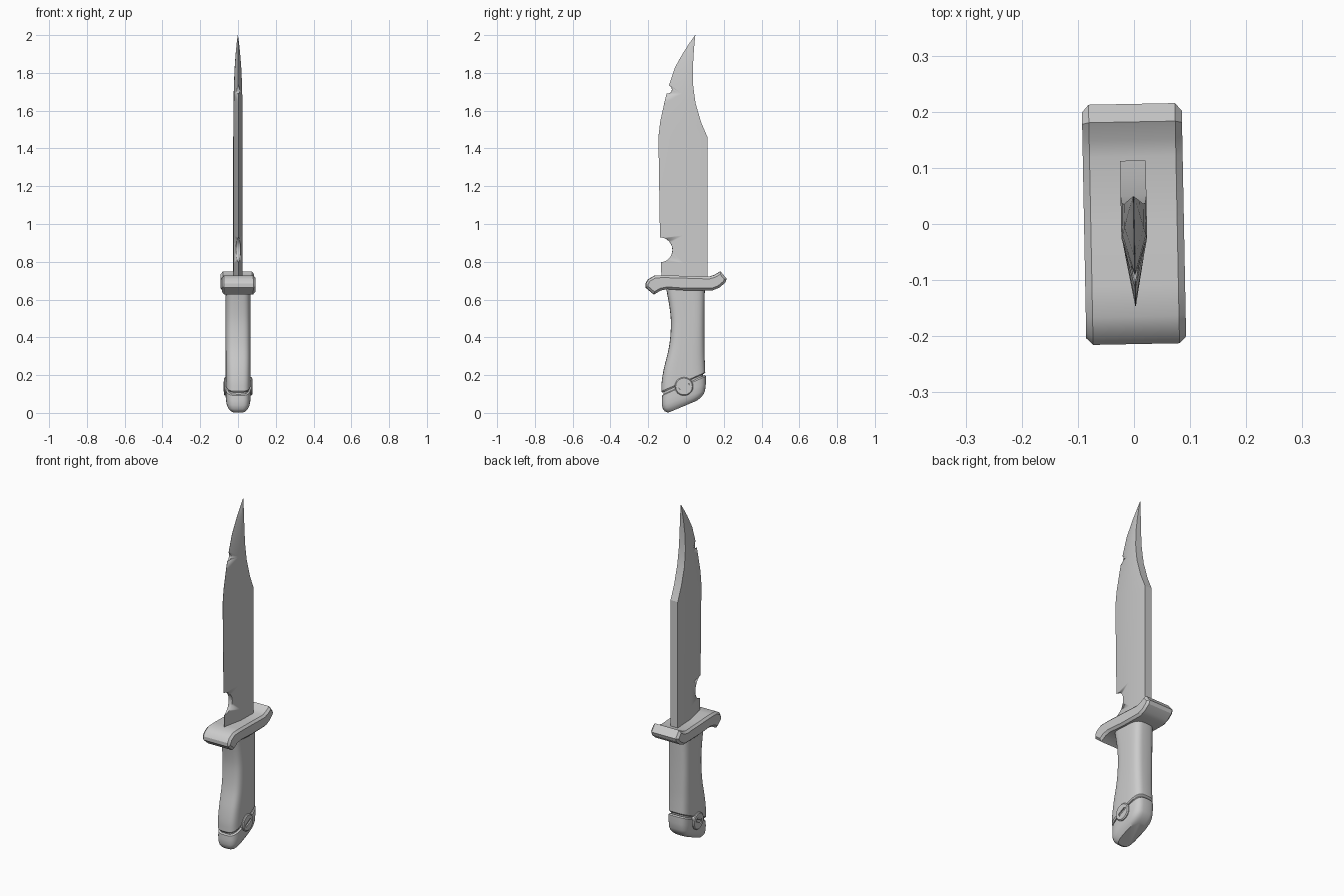
import bpy, bmesh, math
from mathutils import Matrix, Vector

cube = bpy.data.objects.get("Cube")
if cube:
    bpy.data.objects.remove(cube, do_unlink=True)

grey = bpy.data.materials.new("plain grey")
grey.use_nodes = True
COLOR = (0.6, 0.6, 0.6, 1)
grey.diffuse_color = COLOR
grey.node_tree.nodes["Principled BSDF"].inputs["Base Color"].default_value = COLOR

TURN = Matrix.Rotation(math.radians(1.1), 4, "Z")


def finish(name, bm, angle=35):
    bmesh.ops.recalc_face_normals(bm, faces=bm.faces[:])
    mesh = bpy.data.meshes.new(name)
    bm.to_mesh(mesh)
    bm.free()
    mesh.materials.append(grey)
    ob = bpy.data.objects.new(name, mesh)
    bpy.context.collection.objects.link(ob)
    bpy.ops.object.select_all(action="DESELECT")
    ob.select_set(True)
    bpy.context.view_layer.objects.active = ob
    bpy.ops.object.shade_smooth_by_angle(angle=math.radians(angle))
    return ob


def loft(name, rings, angle=35):
    bm = bmesh.new()
    rows = [[bm.verts.new(p) for p in ring] for ring in rings]
    n = len(rows[0])
    for a, b in zip(rows, rows[1:]):
        for i in range(n):
            j = (i + 1) % n
            bm.faces.new((a[i], a[j], b[j], b[i]))
    bm.faces.new(rows[0])
    bm.faces.new(rows[-1])
    return finish(name, bm, angle)


def prism(points, x0, x1):
    """Extrude a y-z outline along x."""
    bm = bmesh.new()
    face = bm.faces.new([bm.verts.new((x0, y, z)) for y, z in points])
    new = bmesh.ops.extrude_face_region(bm, geom=[face])["geom"]
    bmesh.ops.translate(bm, vec=(x1 - x0, 0, 0),
                        verts=[v for v in new if isinstance(v, bmesh.types.BMVert)])
    bmesh.ops.recalc_face_normals(bm, faces=bm.faces[:])
    return bm


def rim_bevel(bm, width):
    edges = [e for e in bm.edges if abs(e.verts[0].co.x - e.verts[1].co.x) < 1e-5]
    bmesh.ops.bevel(bm, geom=edges, offset=width, segments=1, affect="EDGES")


def circle(y, z, r, n=32):
    return [(y + r * math.cos(2 * math.pi * i / n), z + r * math.sin(2 * math.pi * i / n))
            for i in range(n)]


def cut(ob, cutter):
    mod = ob.modifiers.new("cut", "BOOLEAN")
    mod.object = cutter
    mod.solver = "EXACT"
    bpy.context.view_layer.objects.active = ob
    bpy.ops.object.modifier_apply(modifier=mod.name)
    bpy.data.objects.remove(cutter, do_unlink=True)


def smooth_rows(rows, steps=4):
    """Catmull-Rom through rows of numbers."""
    pts = [Vector(r) for r in rows]
    pts = [2 * pts[0] - pts[1]] + pts + [2 * pts[-1] - pts[-2]]
    out = []
    for a, b, c, d in zip(pts, pts[1:], pts[2:], pts[3:]):
        for s in range(steps):
            t = s / steps
            out.append(0.5 * (2 * b + (c - a) * t + (2 * a - 5 * b + 4 * c - d) * t * t
                              + (3 * b - a - 3 * c + d) * t ** 3))
    return out + [pts[-2]]


def section(yf, zf, yb, zb, half, power=3.6, n=40):
    """Rounded cross-section, tilted from its front edge to its back edge."""
    ring = []
    for i in range(n):
        a = 2 * math.pi * i / n
        c, s = math.cos(a), math.sin(a)
        x = half * math.copysign(abs(c) ** (2 / power), c)
        t = 0.5 + 0.5 * math.copysign(abs(s) ** (2 / power), s)
        ring.append((x, yf + (yb - yf) * t, zf + (zb - zf) * t))
    return ring


# Blade: z, cutting edge y, spine y, half thickness
blade_rows = [
    (0.69, -0.13, 0.113, 0.023), (0.79, -0.132, 0.113, 0.023),
    (0.94, -0.138, 0.113, 0.023), (1.46, -0.146, 0.113, 0.023),
    (1.54, -0.137, 0.079, 0.023), (1.64, -0.115, 0.05, 0.023),
    (1.69, -0.103, 0.043, 0.022), (1.74, -0.088, 0.037, 0.021),
    (1.83, -0.058, 0.036, 0.017), (1.91, -0.013, 0.041, 0.011),
    (1.96, 0.02, 0.045, 0.006), (2.0, 0.0485, 0.0495, 0.0004)]
rings = []
for z, edge, spine, half in blade_rows:
    mid = edge + min(0.125, 0.55 * (spine - edge))
    rings.append([(-0.0006, edge, z), (0.0006, edge, z), (half, mid, z),
                  (half, spine, z), (-half, spine, z), (-half, mid, z)])
blade = loft("blade", rings, 20)
for y, z, r in ((-0.138, 0.863, 0.066), (-0.097, 1.712, 0.022)):
    cut(blade, finish("notch_cutter", prism(circle(y, z, r), -0.1, 0.1)))

# Guard: swept outline with chamfered rims
guard_outline = [
    (-0.214, 0.685), (-0.2, 0.707), (-0.165, 0.727), (-0.11, 0.728), (0.0, 0.725),
    (0.12, 0.721), (0.15, 0.73), (0.182, 0.749), (0.214, 0.71), (0.207, 0.69),
    (0.175, 0.663), (0.138, 0.648), (0.0, 0.648), (-0.1, 0.655), (-0.135, 0.648),
    (-0.17, 0.627), (-0.214, 0.664)]
bm = prism(guard_outline, -0.089, 0.089)
rim_bevel(bm, 0.012)
finish("guard", bm, 30)

# Grip: front y/z, back y/z, half width
grip_rows = smooth_rows([
    (-0.107, 0.67, 0.1, 0.67, 0.066), (-0.086, 0.55, 0.098, 0.57, 0.066),
    (-0.08, 0.46, 0.097, 0.49, 0.066), (-0.09, 0.35, 0.097, 0.41, 0.066),
    (-0.116, 0.24, 0.098, 0.32, 0.066), (-0.128, 0.17, 0.1, 0.26, 0.066),
    (-0.131, 0.115, 0.102, 0.215, 0.066)])
grip_rows.append((-0.126, 0.108, 0.097, 0.208, 0.061))
loft("grip", [section(*r) for r in grip_rows])

# Recessed band between grip and pommel
loft("groove_band", [section(-0.119, 0.125, 0.09, 0.225, 0.057),
                     section(-0.119, 0.075, 0.09, 0.175, 0.057)])

# Pommel: rounded bottom
pommel_rows = [
    (-0.12, 0.098, 0.099, 0.2, 0.061), (-0.126, 0.092, 0.105, 0.194, 0.066),
    (-0.128, 0.065, 0.105, 0.155, 0.066), (-0.128, 0.04, 0.101, 0.118, 0.065),
    (-0.122, 0.02, 0.094, 0.1, 0.061), (-0.112, 0.008, 0.08, 0.083, 0.054),
    (-0.095, 0.001, 0.06, 0.066, 0.043)]
loft("pommel", [section(*r) for r in pommel_rows])

# Slotted screw on each side
tilt = math.radians(27)
slot = []
for i in range(16):
    a = 2 * math.pi * i / 15.999
    u = 0.008 * math.cos(a) + math.copysign(0.02, math.cos(a))
    v = 0.008 * math.sin(a)
    slot.append((-0.012 + u * math.cos(tilt) - v * math.sin(tilt),
                 0.14 + u * math.sin(tilt) + v * math.cos(tilt)))
for side, label in ((1, "left"), (-1, "right")):
    bm = prism(circle(-0.012, 0.14, 0.049), side * 0.05, side * 0.075)
    rim_bevel(bm, 0.005)
    screw = finish(label + "_screw", bm)
    cut(screw, finish("slot_cutter", prism(slot, side * 0.068, side * 0.09)))

# Slight turn of the whole knife
for ob in bpy.data.objects:
    if ob.type == "MESH" and grey.name in ob.data.materials:
        ob.data.transform(TURN)
